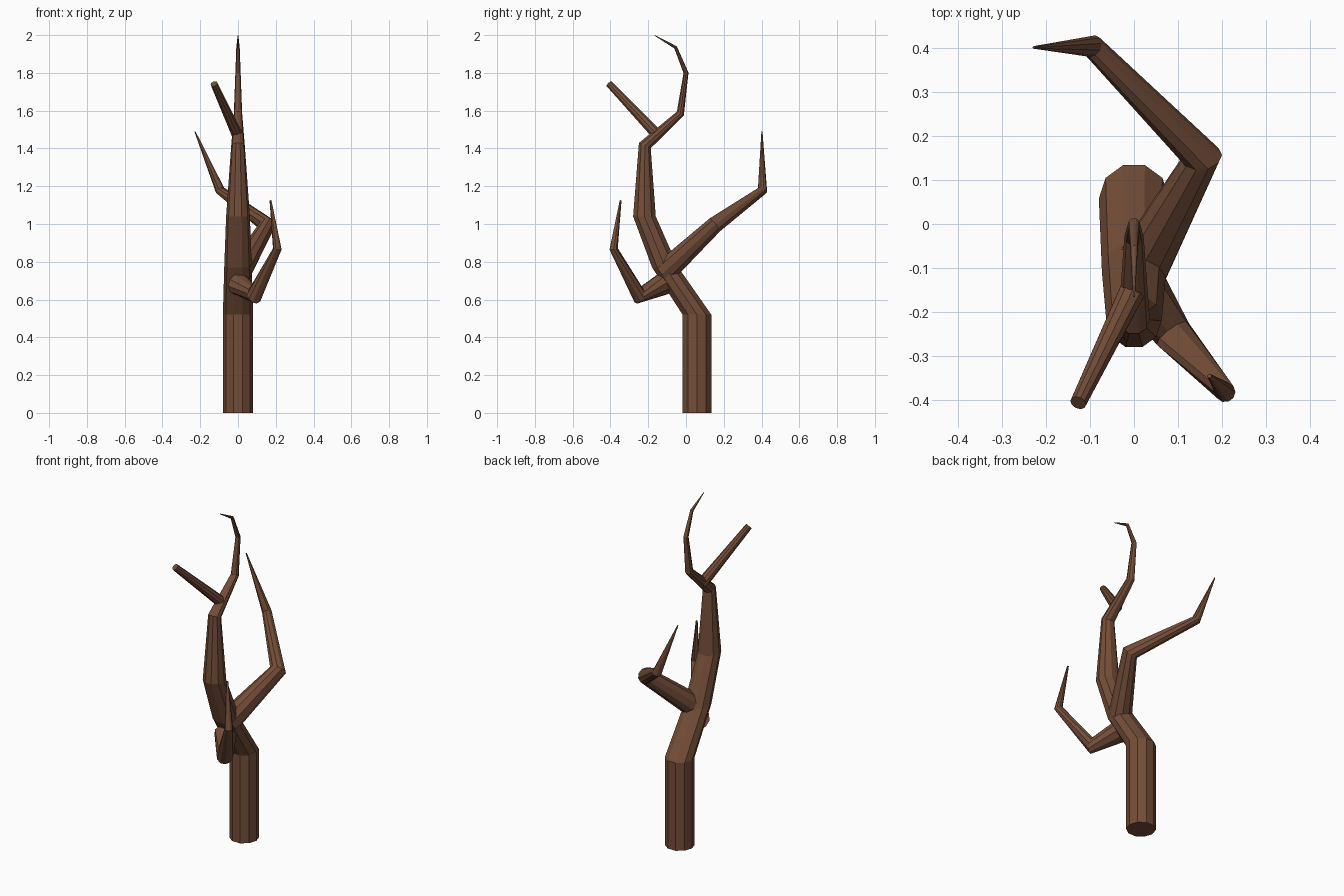
import bpy, bmesh, math
from mathutils import Vector

if "Cube" in bpy.data.objects:
    bpy.data.objects.remove(bpy.data.objects["Cube"])

bark = bpy.data.materials.new("brown bark")
bark.diffuse_color = (0.175, 0.075, 0.04, 1)
bark.use_nodes = True
bark.node_tree.nodes["Principled BSDF"].inputs["Base Color"].default_value = bark.diffuse_color


def limb(name, nodes, sides=10, level=0):
    """Flat-faced tapered tube through (x, y, z, radius) nodes.
    The first `level` rings lie horizontal, the rest follow the path."""
    pts = [Vector(n[:3]) for n in nodes]
    last = len(pts) - 1
    bm = bmesh.new()
    rings = []
    for i, p in enumerate(pts):
        a = (p - pts[i - 1]).normalized() if i else Vector()
        b = (pts[i + 1] - p).normalized() if i < last else Vector()
        t = Vector((0, 0, 1)) if i < level else (a + b).normalized()
        u = Vector((1, 0, 0))
        u = (u - t * t.dot(u)).normalized()
        v = t.cross(u)
        ring = []
        for k in range(sides):
            ang = 2 * math.pi * k / sides
            ring.append(bm.verts.new(p + (u * math.cos(ang) + v * math.sin(ang)) * nodes[i][3]))
        rings.append(ring)
    for r, s in zip(rings, rings[1:]):
        for k in range(sides):
            j = (k + 1) % sides
            bm.faces.new((r[k], r[j], s[j], s[k]))
    bm.faces.new(rings[0][::-1])
    bm.faces.new(rings[-1])
    mesh = bpy.data.meshes.new(name)
    bm.to_mesh(mesh)
    bm.free()
    mesh.materials.append(bark)
    ob = bpy.data.objects.new(name, mesh)
    bpy.context.collection.objects.link(ob)


# crooked trunk, bending only front to back
limb("trunk", [(0, 0.058, 0, 0.08), (0, 0.058, 0.52, 0.08), (0, -0.11, 0.77, 0.073),
               (0, -0.22, 1.04, 0.063), (0, -0.218, 1.415, 0.036), (0, -0.03, 1.585, 0.022),
               (0, 0.0, 1.8, 0.014), (0, -0.055, 1.935, 0.009), (0, -0.165, 1.998, 0.002)], level=4)

# long branch sweeping to the back
limb("back_branch", [(0.01, -0.11, 0.75, 0.066), (0.155, 0.152, 0.995, 0.046),
                     (-0.095, 0.405, 1.178, 0.026), (-0.228, 0.402, 1.49, 0.003)])

# low branch hooking to the front right
limb("front_branch", [(0, -0.115, 0.685, 0.062), (0.088, -0.25, 0.622, 0.045),
                      (0.208, -0.383, 0.868, 0.023), (0.172, -0.346, 1.125, 0.005)])

# blunt stub high on the trunk
limb("upper_stub", [(0, -0.145, 1.465, 0.031), (-0.127, -0.407, 1.742, 0.019)])
